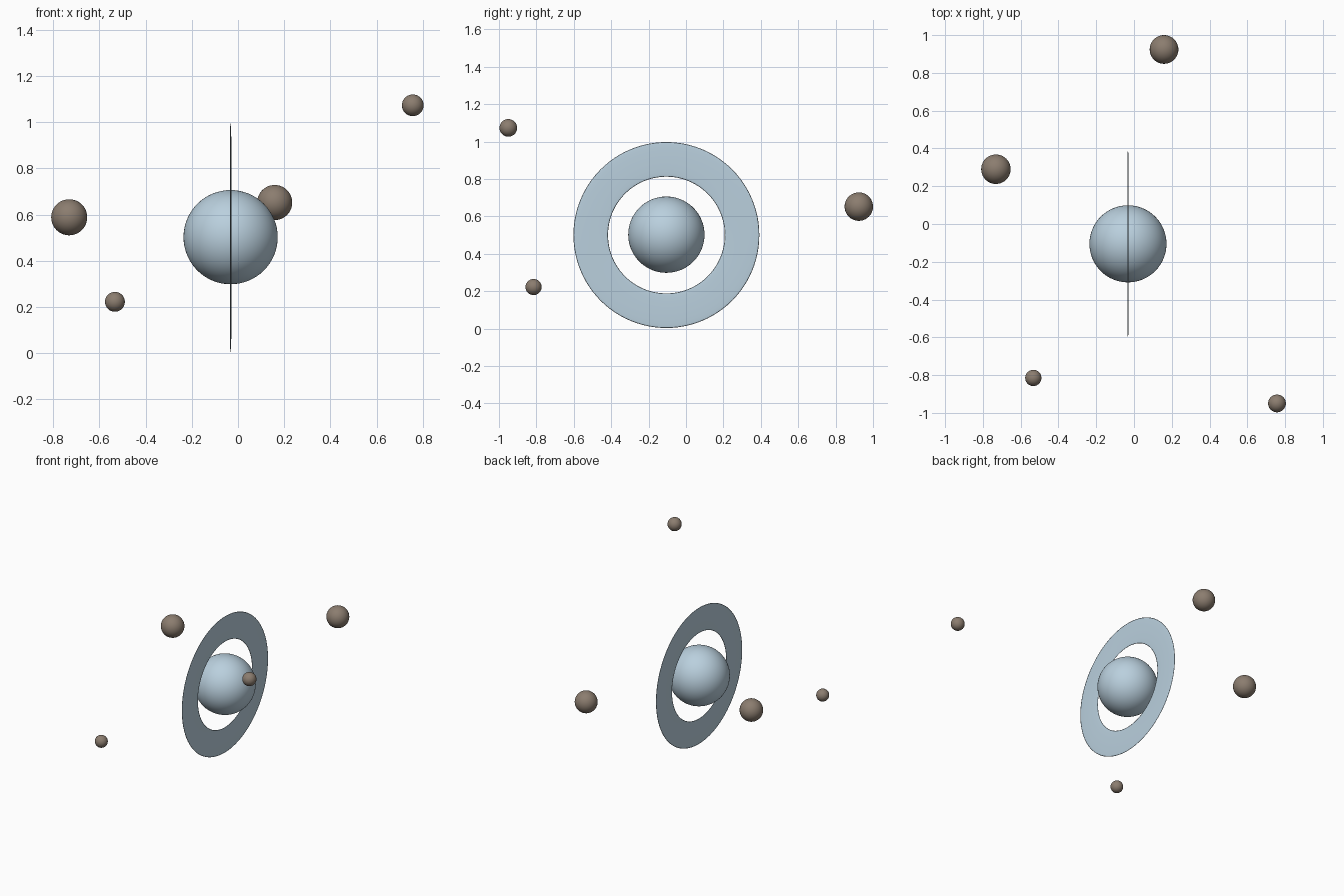
import bpy
import bmesh
import math

if "Cube" in bpy.data.objects:
    bpy.data.objects.remove(bpy.data.objects["Cube"])


def material(name, rgb):
    m = bpy.data.materials.new(name)
    m.diffuse_color = (*rgb, 1)
    m.use_nodes = True
    m.node_tree.nodes["Principled BSDF"].inputs["Base Color"].default_value = m.diffuse_color
    return m


ICE = material("pale ice blue", (0.49, 0.63, 0.73))
ROCK = material("brown grey rock", (0.26, 0.205, 0.16))


def finish(name, bm, loc, mat):
    mesh = bpy.data.meshes.new(name)
    bm.to_mesh(mesh)
    bm.free()
    mesh.materials.append(mat)
    mesh.shade_smooth()
    ob = bpy.data.objects.new(name, mesh)
    ob.location = loc
    bpy.context.collection.objects.link(ob)
    return ob


def ball(name, loc, radius, mat, segments=48):
    bm = bmesh.new()
    bmesh.ops.create_uvsphere(bm, u_segments=segments, v_segments=segments // 2, radius=radius)
    return finish(name, bm, loc, mat)


def flat_ring(name, loc, inner, outer, half_thick, mat, major=96, minor=24):
    """Squashed torus whose axis runs along x."""
    bm = bmesh.new()
    mid, half = (inner + outer) / 2, (outer - inner) / 2
    loops = []
    for i in range(major):
        a = math.tau * i / major
        loop = []
        for j in range(minor):
            b = math.tau * j / minor
            r = mid + half * math.cos(b)
            loop.append(bm.verts.new((half_thick * math.sin(b), r * math.cos(a), r * math.sin(a))))
        loops.append(loop)
    for i in range(major):
        p, q = loops[i], loops[(i + 1) % major]
        for j in range(minor):
            k = (j + 1) % minor
            bm.faces.new((p[j], q[j], q[k], p[k]))
    bmesh.ops.recalc_face_normals(bm, faces=bm.faces[:])
    return finish(name, bm, loc, mat)


# Planet and its upright ring
CENTRE = (-0.032, -0.105, 0.502)
ball("planet", CENTRE, 0.204, ICE, 64)
flat_ring("planet_ring", CENTRE, 0.312, 0.497, 0.003, ICE).location.z = 0.5

# Four scattered moons
moons = [
    ((-0.731, 0.29, 0.588), 0.078),
    ((0.159, 0.924, 0.652), 0.076),
    ((0.757, -0.95, 1.073), 0.047),
    ((-0.533, -0.815, 0.222), 0.043),
]
for n, (loc, radius) in enumerate(moons, 1):
    ball(f"moon_{n}", loc, radius, ROCK)
